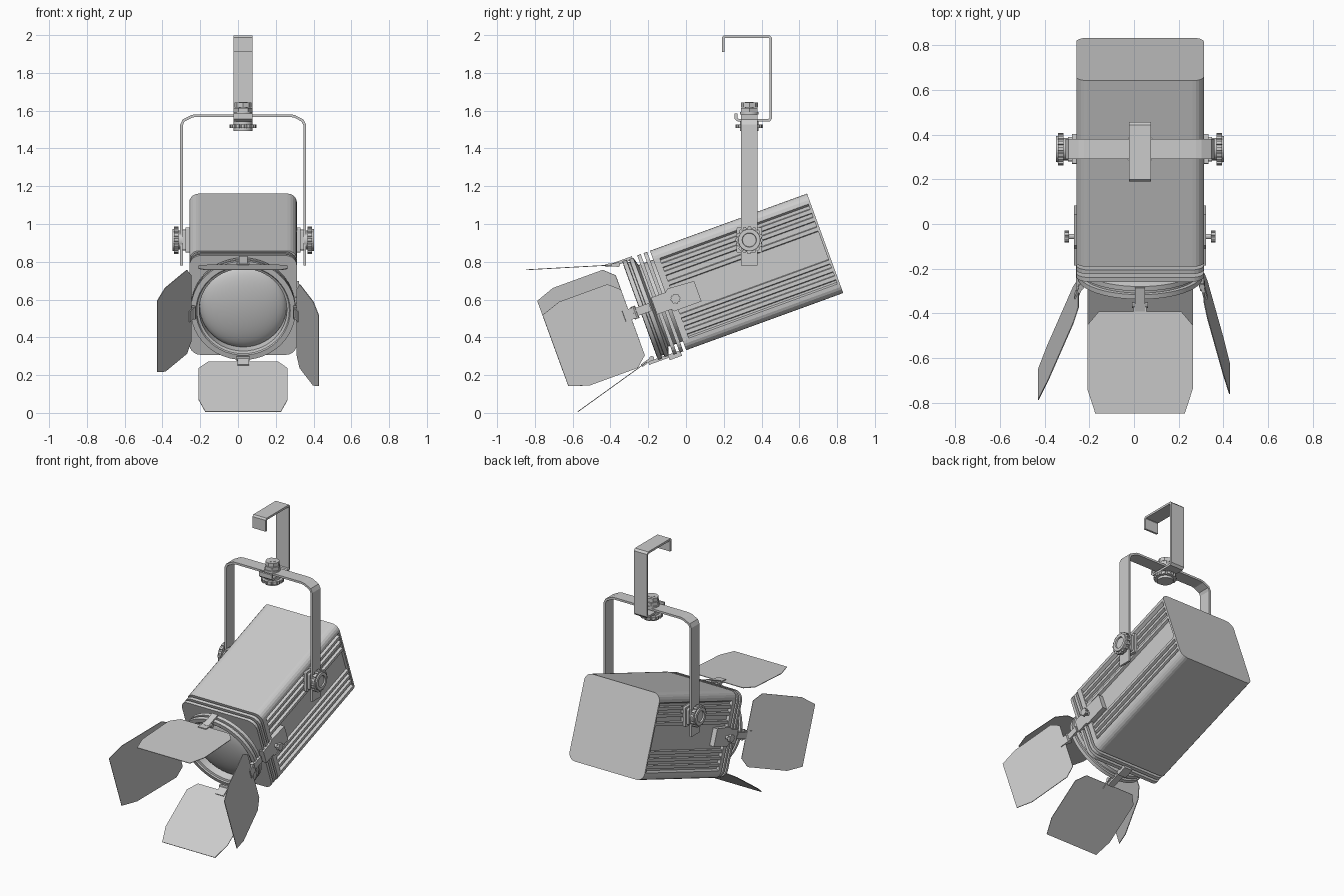
import bpy, bmesh
from math import sin, cos, pi, radians
from mathutils import Vector, Matrix

cube = bpy.data.objects.get("Cube")
if cube:
    bpy.data.objects.remove(cube, do_unlink=True)

grey = bpy.data.materials.new("light_grey")
grey.use_nodes = True
grey.diffuse_color = (0.6, 0.6, 0.6, 1)
grey.node_tree.nodes["Principled BSDF"].inputs["Base Color"].default_value = (0.6, 0.6, 0.6, 1)

X, Y, Z = Vector((1, 0, 0)), Vector((0, 1, 0)), Vector((0, 0, 1))
CX = 0.027                                     # symmetry plane
WORLD = Matrix.Translation((CX, 0.335, 0))     # upright hanging hardware
LAMP = Matrix.Translation((CX, -0.095, 0.595)) @ Matrix.Rotation(radians(20), 4, "X")


def finish(name, bm, frame, smooth=False):
    bmesh.ops.recalc_face_normals(bm, faces=bm.faces)
    mesh = bpy.data.meshes.new(name)
    bm.to_mesh(mesh)
    bm.free()
    mesh.materials.append(grey)
    if smooth:
        mesh.polygons.foreach_set("use_smooth", [True] * len(mesh.polygons))
        mesh.set_sharp_from_angle(angle=radians(35))
    ob = bpy.data.objects.new(name, mesh)
    ob.matrix_world = frame
    bpy.context.collection.objects.link(ob)
    return ob


def prism(name, pts, u, v, w, a, b, frame, origin=Vector(), smooth=False):
    """Extrude the outline pts (in the u, v plane) along w from a to b."""
    bm = bmesh.new()
    ends = [[bm.verts.new(origin + u * p + v * q + w * d) for p, q in pts] for d in (a, b)]
    n = len(pts)
    for ring in ends:
        bm.faces.new(ring)
    for i in range(n):
        j = (i + 1) % n
        bm.faces.new((ends[0][i], ends[0][j], ends[1][j], ends[1][i]))
    return finish(name, bm, frame, smooth)


def box(name, lo, hi, frame):
    pts = [(lo[0], lo[1]), (hi[0], lo[1]), (hi[0], hi[1]), (lo[0], hi[1])]
    return prism(name, pts, X, Y, Z, lo[2], hi[2], frame)


def lathe(name, profile, frame, steps=48):
    """Revolve (y, radius) points about the local y axis."""
    bm = bmesh.new()
    verts = [bm.verts.new((r, y, 0)) for y, r in profile]
    edges = [bm.edges.new(pair) for pair in zip(verts, verts[1:])]
    bmesh.ops.spin(bm, geom=verts + edges, axis=Y, cent=(0, 0, 0), angle=2 * pi, steps=steps)
    bmesh.ops.remove_doubles(bm, verts=bm.verts, dist=0.0001)
    return finish(name, bm, frame, True)


def strap(name, path, u, v, w, width, thick, frame):
    """Bent flat bar following a path in the u, v plane."""
    bm = bmesh.new()
    rows = [[bm.verts.new(u * p + v * q + w * s * width / 2) for s in (-1, 1)] for p, q in path]
    for r, s in zip(rows, rows[1:]):
        bm.faces.new((r[0], r[1], s[1], s[0]))
    ob = finish(name, bm, frame)
    mod = ob.modifiers.new("thickness", "SOLIDIFY")
    mod.thickness, mod.offset, mod.use_even_offset = thick, 0, True
    return ob


def arc(cx, cy, r, start, end, n=5):
    return [(cx + r * cos(radians(start + (end - start) * i / n)),
             cy + r * sin(radians(start + (end - start) * i / n))) for i in range(n + 1)]


def circle(r, n=24):
    return arc(0, 0, r, 0, 360 - 360 / n, n - 1)


def gear(r, depth, teeth):
    return [(rr * cos(t), rr * sin(t)) for i in range(teeth) for rr, t in
            ((r, (i - 0.3) * 2 * pi / teeth), (r, (i + 0.2) * 2 * pi / teeth),
             (r - depth, (i + 0.3) * 2 * pi / teeth), (r - depth, (i + 0.6) * 2 * pi / teeth))]


def rounded(hw, hh, r):
    pts = []
    for sx, sy, a in ((1, 1, 0), (-1, 1, 90), (-1, -1, 180), (1, -1, 270)):
        pts += arc(sx * (hw - r), sy * (hh - r), r, a, a + 90)
    return pts


# Housing: extruded section with long ribs on both sides
side = arc(0.235, 0.23, 0.05, 90, 0) + [(0.285, 0.225), (0.264, 0.215)]
for z in (0.185, 0.14, 0.085, -0.1, -0.145, -0.19):
    side += [(0.264, z + 0.014), (0.281, z + 0.01), (0.281, z - 0.01), (0.264, z - 0.014)]
side += [(0.264, -0.215), (0.285, -0.225)] + arc(0.235, -0.23, 0.05, 0, -90)
section = side + [(-x, z) for x, z in reversed(side)]
prism("housing", section, X, Z, Y, 0.03, 0.875, LAMP)
prism("back_plate", rounded(0.285, 0.28, 0.05), X, Z, Y, 0.872, 0.885, LAMP)
prism("housing_front_frame", rounded(0.285, 0.28, 0.05), X, Z, Y, 0, 0.035, LAMP)

# Collar: spaced plates on a central barrel
for name, y0, y1 in (("collar_plate_rear", -0.036, -0.016), ("collar_plate_front", -0.072, -0.052)):
    prism(name, rounded(0.285, 0.28, 0.06), X, Z, Y, y0, y1, LAMP)
lathe("lens_barrel", [(0.01, 0.23), (-0.1, 0.23)], LAMP)

# Lens ring with groove, and domed lens
lathe("lens_ring", [(-0.08, 0.22), (-0.092, 0.262), (-0.096, 0.276), (-0.118, 0.276),
                    (-0.12, 0.262), (-0.132, 0.262), (-0.134, 0.278), (-0.156, 0.278),
                    (-0.158, 0.25), (-0.15, 0.245), (-0.145, 0.232), (-0.09, 0.23)], LAMP)
lathe("lens", [(-0.085 - 0.066 * cos(i * pi / 20), 0.23 * sin(i * pi / 20)) for i in range(11)], LAMP)


# Barn doors: chamfered leaves on short hinges
def door(name, angle, r0, r1, shift):
    d = Vector((cos(angle), 0, sin(angle)))
    t = Vector((-sin(angle), 0, cos(angle)))
    root = d * r0 - Y * 0.215
    out = d * (r1 - r0) - Y * 0.436
    length = out.length
    out.normalize()
    half = [(0, 0.185), (0.06, 0.236), (length - 0.11, 0.236), (length, 0.2)]
    pts = half + [(s, -w) for s, w in reversed(half)]
    n = out.cross(t)
    prism(name, pts, out, t, n, -0.002, 0.002, LAMP, root + t * shift)
    prism(name + "_hinge_tab", [(-0.035, -0.03), (0.035, -0.03), (0.035, 0.03), (-0.035, 0.03)],
          out, t, n, -0.008, 0.008, LAMP, root)
    prism(name + "_hinge_pin", circle(0.013, 10), d, Y, t, -0.035, 0.035, LAMP, root - out * 0.03)
    prism(name + "_hinge_arm", [(-0.025, -0.022), (0.085, -0.022), (0.085, 0.022), (-0.025, 0.022)],
          Y, t, d, -0.012, 0.006, LAMP, d * 0.28 - Y * 0.185)


door("door_left", 0, 0.285, 0.4, -0.045)
door("door_top", pi / 2, 0.278, 0.41, 0)
door("door_right", pi, 0.275, 0.455, -0.035)
door("door_bottom", -pi / 2, 0.267, 0.39, 0)

# Lower clip on the collar
box("collar_clip", (-0.03, -0.1, -0.3), (0.03, -0.03, -0.27), LAMP)

# Parts mirrored left and right
pivot = Matrix.Translation((CX, 0.335, 0.915))
for label, s in (("left", 1), ("right", -1)):
    out = X * s
    bracket = [(-0.08, -0.05), (0, -0.05), (0.01, -0.065), (0.165, -0.065), (0.165, 0.05),
               (0.02, 0.06), (0, 0.045), (-0.08, 0.045)]
    prism(label + "_side_bracket", bracket, Y, Z, out, 0.26, 0.296, LAMP)
    at = Y * 0.04 - Z * 0.005
    prism(label + "_latch_stem", circle(0.012, 12), Y, Z, out, 0.29, 0.325, LAMP, at)
    prism(label + "_latch_knob", gear(0.027, 0.004, 8), Y, Z, out, 0.318, 0.338, LAMP, at)
    # tilt knob on the yoke
    prism(label + "_pivot_block", rounded(0.055, 0.055, 0.01), Y, Z, out, 0.26, 0.322, pivot)
    prism(label + "_pivot_plate", rounded(0.067, 0.067, 0.008), Y, Z, out, 0.285, 0.305, pivot)
    prism(label + "_knob_hub", circle(0.05), Y, Z, out, 0.32, 0.35, pivot, smooth=True)
    prism(label + "_tilt_knob", gear(0.073, 0.007, 16), Y, Z, out, 0.342, 0.366, pivot)
    lathe(label + "_knob_rim", [(0.36, 0.06), (0.375, 0.058), (0.375, 0.038), (0.36, 0.034), (0.36, 0)],
          pivot @ Matrix.Rotation(-s * pi / 2, 4, "Z"), 24)

# Yoke
bend = [(0.326, 0.78), (0.326, 1.525), (0.315, 1.548), (0.272, 1.57), (0.25, 1.574)]
strap("yoke", bend + [(-x, z) for x, z in reversed(bend)], X, Z, Y, 0.088, 0.014, WORLD)

# Hanging hook
hook = [(-0.138, 1.91), (-0.138, 1.985), (-0.132, 1.992), (0.105, 1.992), (0.114, 1.983),
        (0.114, 1.56), (0.105, 1.55), (-0.06, 1.55), (-0.07, 1.558), (-0.07, 1.585)]
strap("hook", hook, Y, Z, X, 0.1, 0.014, WORLD)

# Clamp bolt, nuts and hand wheel
prism("clamp_bolt", circle(0.022, 16), X, Y, Z, 1.495, 1.645, WORLD, smooth=True)
prism("clamp_washer", circle(0.05), X, Y, Z, 1.58, 1.592, WORLD, smooth=True)
prism("clamp_nut", circle(0.05, 6), X, Y, Z, 1.592, 1.615, WORLD)
prism("lock_nut", circle(0.045, 8), X, Y, Z, 1.618, 1.643, WORLD)
prism("hand_wheel", gear(0.072, 0.007, 16), X, Y, Z, 1.508, 1.528, WORLD)
prism("hand_wheel_hub", circle(0.05), X, Y, Z, 1.492, 1.545, WORLD, smooth=True)
